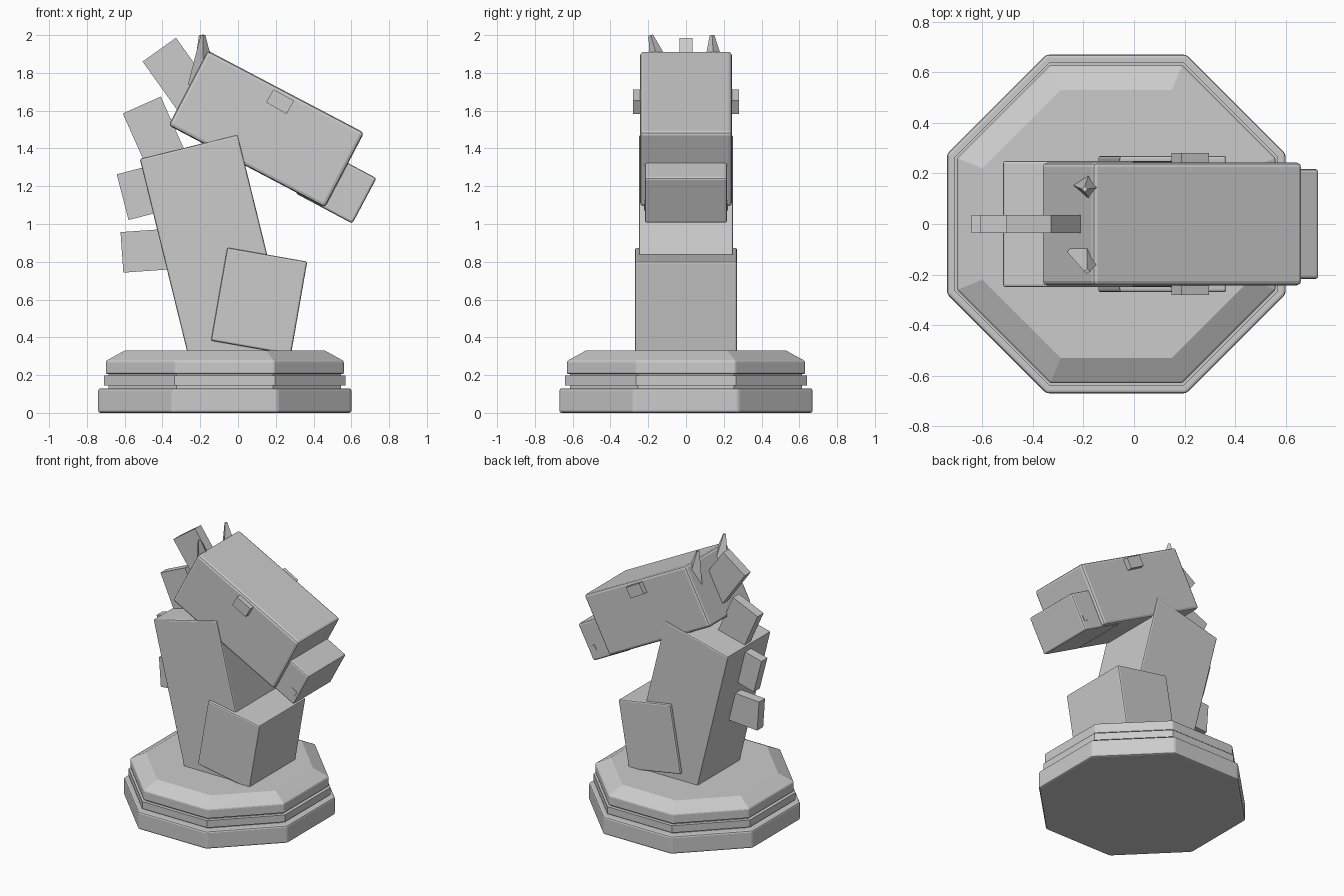
import bpy, bmesh
from math import radians, cos, sin, pi
from mathutils import Vector, Matrix

if "Cube" in bpy.data.objects:
    bpy.data.objects.remove(bpy.data.objects["Cube"])


def finish(name, bm, bevel=0.0):
    bmesh.ops.recalc_face_normals(bm, faces=bm.faces)
    me = bpy.data.meshes.new(name)
    bm.to_mesh(me)
    bm.free()
    ob = bpy.data.objects.new(name, me)
    bpy.context.collection.objects.link(ob)
    if bevel:
        m = ob.modifiers.new("bevel", 'BEVEL')
        m.width = bevel
        m.segments = 2
        m.limit_method = 'ANGLE'
        m.angle_limit = radians(30)
    return ob


def block(name, corner, tilt, w, h, y0, y1, bevel=0.0):
    """Box given by its upper-left corner (x, z), tilt in the front view, and y range."""
    a = radians(tilt)
    u, v = Vector((cos(a), 0, sin(a))), Vector((sin(a), 0, -cos(a)))
    c = Vector((corner[0], (y0 + y1) / 2, corner[1])) + u * w / 2 + v * h / 2
    bm = bmesh.new()
    bmesh.ops.create_cube(bm, size=1, matrix=Matrix.Translation(c)
                          @ Matrix.Rotation(-a, 4, 'Y')
                          @ Matrix.Diagonal((w, y1 - y0, h, 1)))
    return finish(name, bm, bevel)


def octagon(name, levels, bevel=0.0):
    """Octagonal slab lofted through (apothem, z) levels."""
    bm = bmesh.new()
    rings = []
    for ap, z in levels:
        r = ap / cos(pi / 8)
        rings.append([bm.verts.new((-0.07 + r * cos(pi / 8 + i * pi / 4),
                                    r * sin(pi / 8 + i * pi / 4), z)) for i in range(8)])
    for lo, hi in zip(rings, rings[1:]):
        for i in range(8):
            j = (i + 1) % 8
            bm.faces.new((lo[i], lo[j], hi[j], hi[i]))
    bm.faces.new(rings[0][::-1])
    bm.faces.new(rings[-1])
    return finish(name, bm, bevel)


def ear(name, base, tip, r):
    base, tip = Vector(base), Vector(tip)
    d = tip - base
    bm = bmesh.new()
    bmesh.ops.create_cone(bm, cap_ends=True, segments=4, radius1=r, radius2=0.012,
                          depth=d.length,
                          matrix=Matrix.Translation((base + tip) / 2)
                          @ Vector((0, 0, 1)).rotation_difference(d).to_matrix().to_4x4())
    return finish(name, bm)


# Stepped octagonal base
octagon("base_bottom", [(0.67, 0.0), (0.67, 0.13)], 0.012)
octagon("base_core", [(0.615, 0.10), (0.615, 0.25)])
octagon("base_ring", [(0.64, 0.145), (0.64, 0.197)])
octagon("base_top", [(0.63, 0.205), (0.63, 0.275), (0.53, 0.33)], 0.008)

# Body blocks
block("neck", (-0.52, 1.345), 13.8, 0.534, 1.23, -0.25, 0.25, 0.01)
block("chest", (-0.057, 0.875), -9.9, 0.43, 0.50, -0.27, 0.27, 0.01)
block("head", (-0.16, 1.918), -27.7, 0.935, 0.447, -0.243, 0.243, 0.018)
block("muzzle", (0.433, 1.402), -28.0, 0.34, 0.272, -0.218, 0.218, 0.012)

# Eyes and nostrils on both sides
for side, s in (("left", 1), ("right", -1)):
    y = sorted((s * 0.20, s * 0.28))
    block("eye_" + side, (0.188, 1.713), -29, 0.124, 0.08, *y)
    y = sorted((s * 0.18, s * 0.222))
    block("nostril_" + side, (0.597, 1.127), -29, 0.045, 0.04, *y)

# Mane plates, top to bottom: corner, tilt, width, height
mane = [((-0.505, 1.86), 35.5, 0.217, 0.335),
        ((-0.61, 1.585), 24, 0.22, 0.33),
        ((-0.642, 1.263), 14.5, 0.26, 0.25),
        ((-0.622, 0.957), 4, 0.30, 0.215)]
for i, (c, t, w, h) in enumerate(mane):
    block(f"mane_plate_{i + 1}", c, t, w, h, -0.035, 0.035)

# Ears
ear("ear_right", (-0.185, -0.11, 1.74), (-0.185, -0.187, 2.0), 0.08)
ear("ear_left", (-0.165, 0.155, 1.74), (-0.195, 0.138, 2.0), 0.08)
